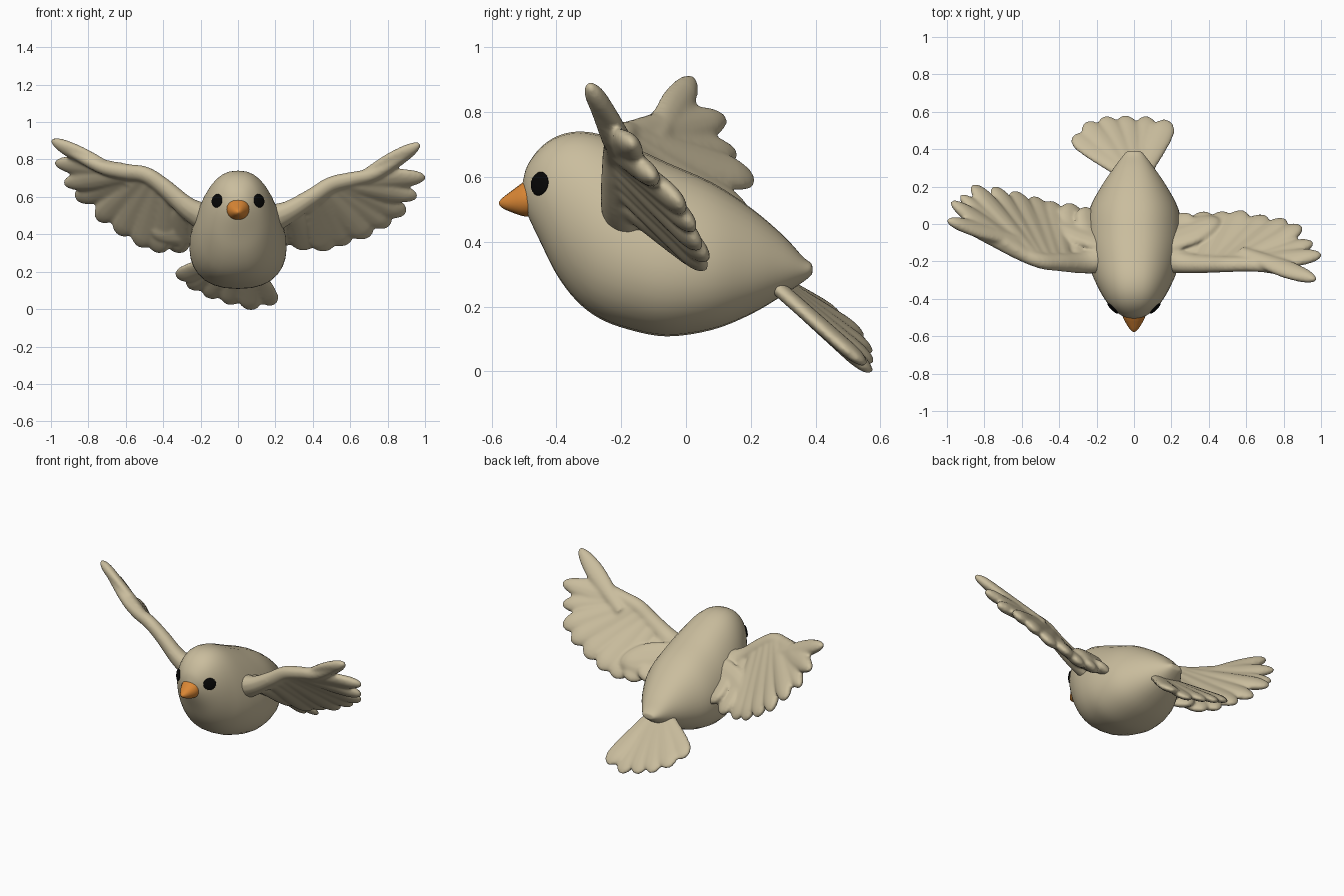
import bpy, bmesh, math
from mathutils import Vector as V
from mathutils.bvhtree import BVHTree

if "Cube" in bpy.data.objects:
    bpy.data.objects.remove(bpy.data.objects["Cube"])


def material(name, col):
    m = bpy.data.materials.new(name)
    m.diffuse_color = (*col, 1)
    m.use_nodes = True
    m.node_tree.nodes["Principled BSDF"].inputs["Base Color"].default_value = m.diffuse_color
    return m


CREAM = material("cream plumage", (0.59, 0.51, 0.34))
ORANGE = material("orange beak", (0.70, 0.24, 0.035))
BLACK = material("black eye", (0.002, 0.002, 0.002))


def spline(pts, n):
    """Catmull-Rom samples through tuples of any length, n per span."""
    out = []
    for i in range(len(pts) - 1):
        p0, p1, p2, p3 = (pts[max(i - 1, 0)], pts[i], pts[i + 1],
                          pts[min(i + 2, len(pts) - 1)])
        for k in range(n):
            t = k / n
            out.append(tuple(0.5 * (2 * b + (c - a) * t + (2 * a - 5 * b + 4 * c - d) * t * t
                                    + (3 * b - a - 3 * c + d) * t ** 3)
                             for a, b, c, d in zip(p0, p1, p2, p3)))
    return out + [tuple(pts[-1])]


def loft(bm, rings):
    """Skin closed rings and cap both ends."""
    rows = [[bm.verts.new(p) for p in r] for r in rings]
    n = len(rows[0])
    for a, b in zip(rows, rows[1:]):
        for i in range(n):
            bm.faces.new((a[i], a[(i + 1) % n], b[(i + 1) % n], b[i]))
    bm.faces.new(rows[0])
    bm.faces.new(rows[-1])


def finish(bm, name, mat, fuse=False):
    bmesh.ops.recalc_face_normals(bm, faces=bm.faces)
    me = bpy.data.meshes.new(name)
    bm.to_mesh(me)
    bm.free()
    me.materials.append(mat)
    for p in me.polygons:
        p.use_smooth = True
    ob = bpy.data.objects.new(name, me)
    bpy.context.collection.objects.link(ob)
    if fuse:  # melt overlapping feathers into one soft form
        r = ob.modifiers.new("fuse", 'REMESH')
        r.mode = 'VOXEL'
        r.voxel_size = 0.009
        r.use_smooth_shade = True
        s = ob.modifiers.new("soften", 'SMOOTH')
        s.factor = 0.5
        s.iterations = 9
    return ob


def ring(y, lo, hi, w, pear, n=32):
    c, h = (lo + hi) / 2, (hi - lo) / 2
    out = []
    for i in range(n):
        a = 2 * math.pi * i / n
        x = math.copysign(abs(math.cos(a)) ** 0.84, math.cos(a))
        out.append((w * x * (1 - pear * math.sin(a)), y, c + h * math.sin(a)))
    return out


def feather(bm, root, tip, width, thick, normal, taper=0.3):
    root, tip = V(root), V(tip)
    d = (tip - root).normalized()
    side = normal.cross(d).normalized()
    up = d.cross(side)
    rings = []
    for k in range(17):
        s = math.sin(k / 16 * math.pi / 2) * 0.999
        e = max(0, (s - 1 + taper) / taper)
        f = (0.65 + 0.35 * min(1, s / 0.6)) * math.sqrt(1 - e * e)
        g = math.sqrt(1 - max(0, (s - 0.8) / 0.2) ** 2)
        p = root.lerp(tip, s)
        rings.append([p + side * width * f * math.cos(a) + up * thick * g * math.sin(a)
                      for a in (2 * math.pi * i / 12 for i in range(12))])
    loft(bm, rings)


# body and head: (y, bottom, top, half width, pear factor)
BODY = [(-0.505, 0.53, 0.58, 0.02, 0), (-0.49, 0.485, 0.635, 0.065, 0),
        (-0.45, 0.40, 0.69, 0.118, 0), (-0.40, 0.30, 0.725, 0.158, 0.02),
        (-0.34, 0.22, 0.74, 0.192, 0.06), (-0.27, 0.165, 0.733, 0.222, 0.12),
        (-0.18, 0.13, 0.70, 0.245, 0.16), (-0.06, 0.108, 0.645, 0.256, 0.16),
        (0.08, 0.128, 0.583, 0.235, 0.14), (0.20, 0.176, 0.505, 0.175, 0.1),
        (0.30, 0.235, 0.42, 0.108, 0.05), (0.36, 0.275, 0.355, 0.062, 0),
        (0.385, 0.295, 0.335, 0.04, 0), (0.39, 0.305, 0.325, 0.02, 0)]
bm = bmesh.new()
loft(bm, [ring(*s) for s in spline(BODY, 4)])
bmesh.ops.recalc_face_normals(bm, faces=bm.faces)
surface = BVHTree.FromBMesh(bm)
finish(bm, "body", CREAM)

# beak
bm = bmesh.new()
BEAK = [(-0.45, 0.485, 0.60, 0.06, 0), (-0.495, 0.478, 0.588, 0.06, 0),
        (-0.535, 0.49, 0.56, 0.04, 0), (-0.565, 0.503, 0.537, 0.02, 0),
        (-0.577, 0.515, 0.524, 0.005, 0)]
loft(bm, [ring(*s, n=20) for s in spline(BEAK, 3)])
finish(bm, "beak", ORANGE)

# eyes, thin discs lying on the head
for sx, label in ((1, "right"), (-1, "left")):
    co, no, _, _ = surface.find_nearest(V((sx * 0.125, -0.465, 0.582)))
    bm = bmesh.new()
    bmesh.ops.create_uvsphere(bm, u_segments=24, v_segments=12, radius=1)
    rot = no.to_track_quat('Z', 'Y')
    for v in bm.verts:
        v.co = co + rot @ V((v.co.x * 0.038, v.co.y * 0.037, v.co.z * 0.009))
    finish(bm, label + "_eye", BLACK)

# wings: leading-edge arm path and feather tips, outermost first
WINGS = {
    "right_wing": (
        [(0.11, -0.16, 0.46), (0.26, -0.205, 0.515), (0.40, -0.215, 0.60), (0.50, -0.215, 0.665),
         (0.62, -0.215, 0.695), (0.75, -0.235, 0.73), (0.94, -0.295, 0.855)],
        [(0.975, -0.30, 0.885), (1.005, -0.165, 0.705), (0.96, -0.10, 0.60), (0.895, -0.01, 0.51),
         (0.81, 0.025, 0.445), (0.70, 0.045, 0.385), (0.58, 0.07, 0.345), (0.48, 0.065, 0.315),
         (0.38, 0.065, 0.325), (0.28, 0.06, 0.355)]),
    "left_wing": (
        [(-0.11, -0.16, 0.46), (-0.26, -0.205, 0.535), (-0.40, -0.205, 0.655),
         (-0.50, -0.195, 0.72), (-0.62, -0.15, 0.735), (-0.75, -0.09, 0.765),
         (-0.95, 0.0, 0.87)],
        [(-1.0, 0.02, 0.905), (-0.98, 0.12, 0.78), (-0.93, 0.155, 0.67), (-0.865, 0.21, 0.59),
         (-0.75, 0.20, 0.475), (-0.64, 0.175, 0.40), (-0.53, 0.145, 0.335), (-0.44, 0.12, 0.305),
         (-0.34, 0.11, 0.31), (-0.26, 0.09, 0.355)]),
}
STARTS = [0.60, 0.58, 0.56, 0.53, 0.49, 0.44, 0.38, 0.30, 0.20, 0.10]
RADII = [0.11, 0.066, 0.052, 0.048, 0.044, 0.036, 0.02]
for name, (arm, tips) in WINGS.items():
    bm = bmesh.new()
    path = spline([(*p, r) for p, r in zip(arm, RADII)], 5)
    span = V(arm[-1]) - V(arm[1])
    normal = span.cross(V(tips[6]) - V(arm[3])).normalized()
    rings = []
    for i, p in enumerate(path):
        d = (V(path[min(i + 1, len(path) - 1)][:3]) - V(path[max(i - 1, 0)][:3])).normalized()
        side = normal.cross(d).normalized()
        up = d.cross(side)
        rings.append([V(p[:3]) + p[3] * (side * math.cos(a) + up * 0.85 * math.sin(a))
                      for a in (2 * math.pi * k / 12 for k in range(12))])
    loft(bm, rings)
    for i, (tip, t) in enumerate(zip(tips, STARTS)):
        root = V(path[round(t * (len(path) - 1))][:3])
        if i == 0:  # keep the longest feather under the leading edge
            root += V((0, 0.06, -0.05))
        feather(bm, root, tip, 0.06 if i == 0 else 0.07 if i < 5 else 0.08, 0.032, normal,
                0.5 if i < 3 else 0.26)
    # wing root blending into the flank
    x = math.copysign(1, arm[0][0])
    feather(bm, (0.08 * x, -0.12, 0.48), (0.46 * x, 0.02, 0.40), 0.13, 0.036, normal, 0.8)
    finish(bm, name, CREAM, True)

# tail fan, twisted so its left side sits higher
bm = bmesh.new()
TAIL = [(-0.325, 0.475, 0.165), (-0.26, 0.545, 0.11), (-0.16, 0.575, 0.06),
        (-0.05, 0.58, 0.025), (0.07, 0.575, -0.005), (0.18, 0.555, 0.02)]
for i, tip in enumerate(TAIL):
    root = V((-0.05 + i * 0.02, 0.27, 0.285 - i * 0.003))
    feather(bm, root, tip, 0.066, 0.024, V((0.12, 0.62, 0.77)), 0.22)
finish(bm, "tail", CREAM, True)
